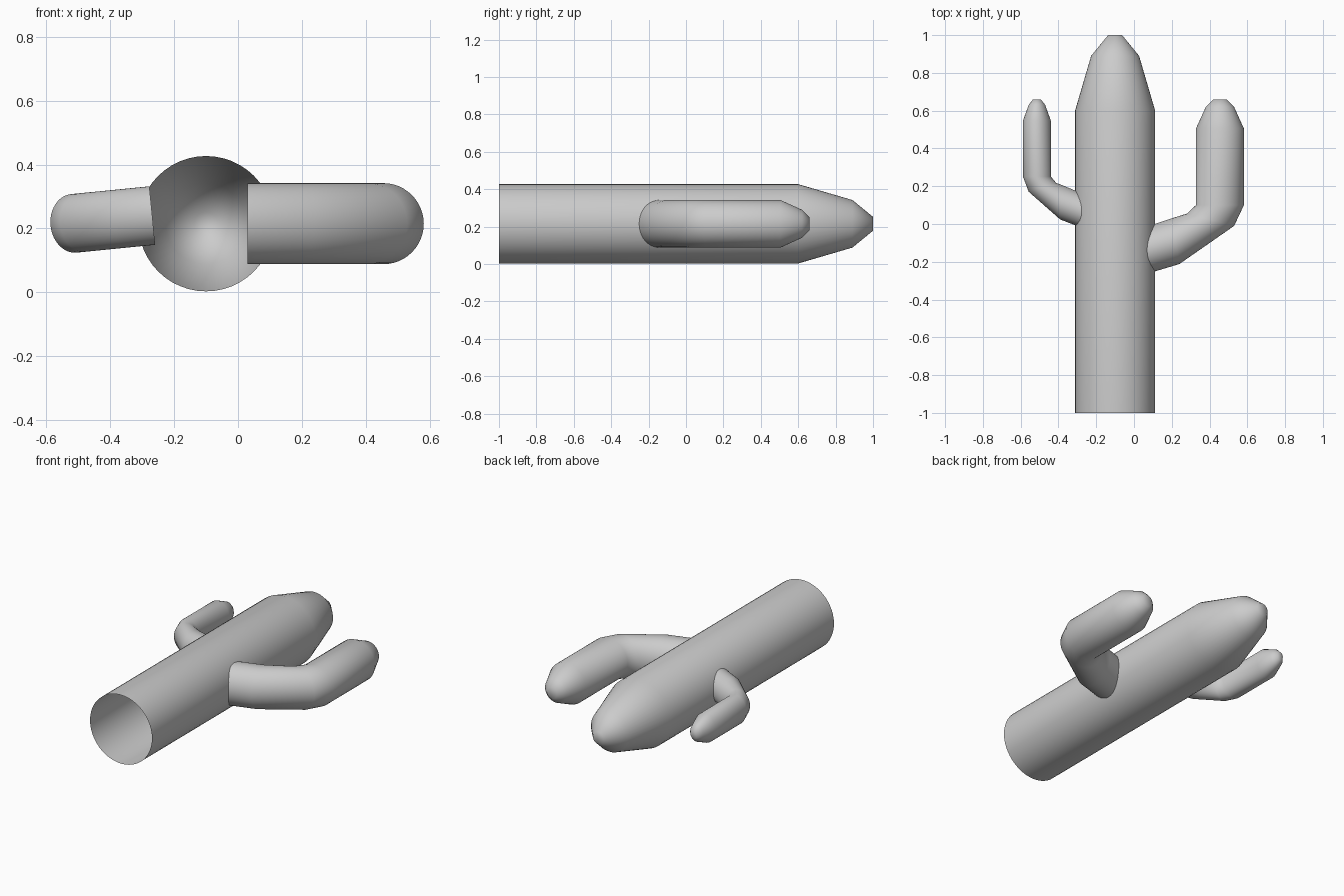
import bpy, bmesh, math
from mathutils import Matrix, Vector

if "Cube" in bpy.data.objects:
    bpy.data.objects.remove(bpy.data.objects["Cube"])

SIDES = 48


def tube(name, rings):
    """Loft rings (outer xy point, inner xy point, z radius); start open, tip capped."""
    bm = bmesh.new()
    loops = []
    for (x0, y0), (x1, y1), rz in rings:
        c = Vector(((x0 + x1) / 2, (y0 + y1) / 2, 0))
        u = Vector(((x0 - x1) / 2, (y0 - y1) / 2, 0))
        loops.append([bm.verts.new(c + u * math.cos(a) + Vector((0, 0, rz * math.sin(a))))
                      for a in (2 * math.pi * i / SIDES for i in range(SIDES))])
    for a, b in zip(loops, loops[1:]):
        for i in range(SIDES):
            j = (i + 1) % SIDES
            bm.faces.new((a[i], b[i], b[j], a[j]))
    bm.faces.new(loops[-1])
    bmesh.ops.recalc_face_normals(bm, faces=bm.faces)
    # the tip cap must face outward along +y
    bm.faces.ensure_lookup_table()
    bm.normal_update()
    if bm.faces[-1].normal.y < 0:
        bmesh.ops.reverse_faces(bm, faces=bm.faces)
    for f in bm.faces:
        f.smooth = True
    me = bpy.data.meshes.new(name)
    bm.to_mesh(me)
    bm.free()
    ob = bpy.data.objects.new(name, me)
    bpy.context.collection.objects.link(ob)
    return ob


def straight(x, y, r):
    return (x + r, y), (x - r, y), r


# Trunk lying along y, hollow at the base
trunk = tube("trunk", [straight(0, y, r) for y, r in
                       ((-1, .212), (.6, .212), (.89, .127), (1, .037))])
trunk.location = (-.1, 0, .215)

# Bent arm, drawn around its upright axis (x = 0.455) and tip (y = 0.66)
AX, TIP = .455, .66
bend = [((.03, -.275), (.03, -.026), .127),
        ((.24, -.212), (.2, .03), .127),
        ((.53, -.01), (.28, .055), .127),
        ((.582, .1), (.328, .1), .127)]
tip = [straight(AX, .505, .127), straight(AX, .62, .075), straight(AX, .66, .035)]
arm = [((a[0] - AX, a[1] - TIP), (b[0] - AX, b[1] - TIP), r) for a, b, r in bend + tip]

large_arm = tube("large_arm", arm)
large_arm.location = (AX, TIP, .215)

# Small arm: mirrored, scaled and slightly tilted copy
S = (-.58, .73, .725)
small = [((a[0] * S[0], a[1] * S[1]), (b[0] * S[0], b[1] * S[1]), r * S[2]) for a, b, r in arm]
small_arm = tube("small_arm", small)
small_arm.data.transform(Matrix.Rotation(math.radians(-5.7), 4, 'Y'))
small_arm.location = (-.514, TIP, .216)
